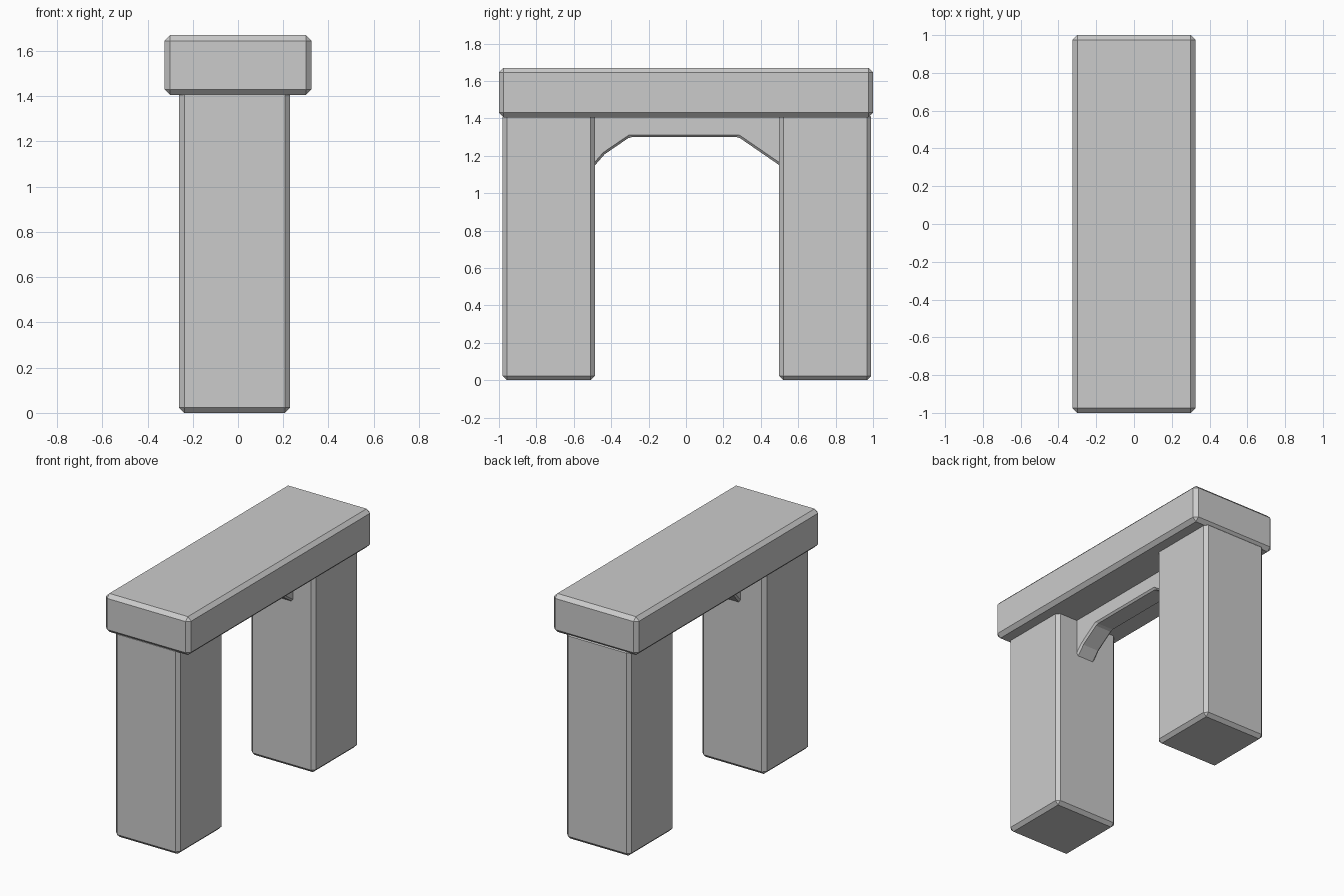
import bpy

if "Cube" in bpy.data.objects:
    bpy.data.objects.remove(bpy.data.objects["Cube"])


def prism(name, profile, x0, x1, bevel):
    """Extrude a (y, z) profile from x0 to x1 and chamfer its sharp edges."""
    n = len(profile)
    verts = [(x, y, z) for x in (x0, x1) for y, z in profile]
    faces = [tuple(reversed(range(n))), tuple(range(n, 2 * n))]
    faces += [(i, (i + 1) % n, n + (i + 1) % n, n + i) for i in range(n)]
    mesh = bpy.data.meshes.new(name)
    mesh.from_pydata(verts, [], faces)
    obj = bpy.data.objects.new(name, mesh)
    bpy.context.collection.objects.link(obj)
    mod = obj.modifiers.new("chamfer", "BEVEL")
    mod.width = bevel
    mod.segments = 1
    mod.limit_method = "ANGLE"
    return obj


def block(name, x, y, z, bevel):
    profile = [(y[0], z[0]), (y[1], z[0]), (y[1], z[1]), (y[0], z[1])]
    return prism(name, profile, x[0], x[1], bevel)


# Top slab
block("lintel", (-0.325, 0.325), (-1, 1), (1.405, 1.67), 0.025)

# Two posts, running slightly into the slab
for name, y in (("front_post", (-0.98, -0.487)), ("back_post", (0.498, 0.99))):
    block(name, (-0.26, 0.23), y, (0, 1.43), 0.023)

# Thin arched web between the posts, ends buried in posts and slab
arch = [(-0.51, 1.122), (-0.435, 1.208), (-0.30, 1.30), (0.28, 1.30),
        (0.52, 1.135), (0.52, 1.43), (-0.51, 1.43)]
prism("arch_web", arch, -0.075, 0.07, 0.012)
